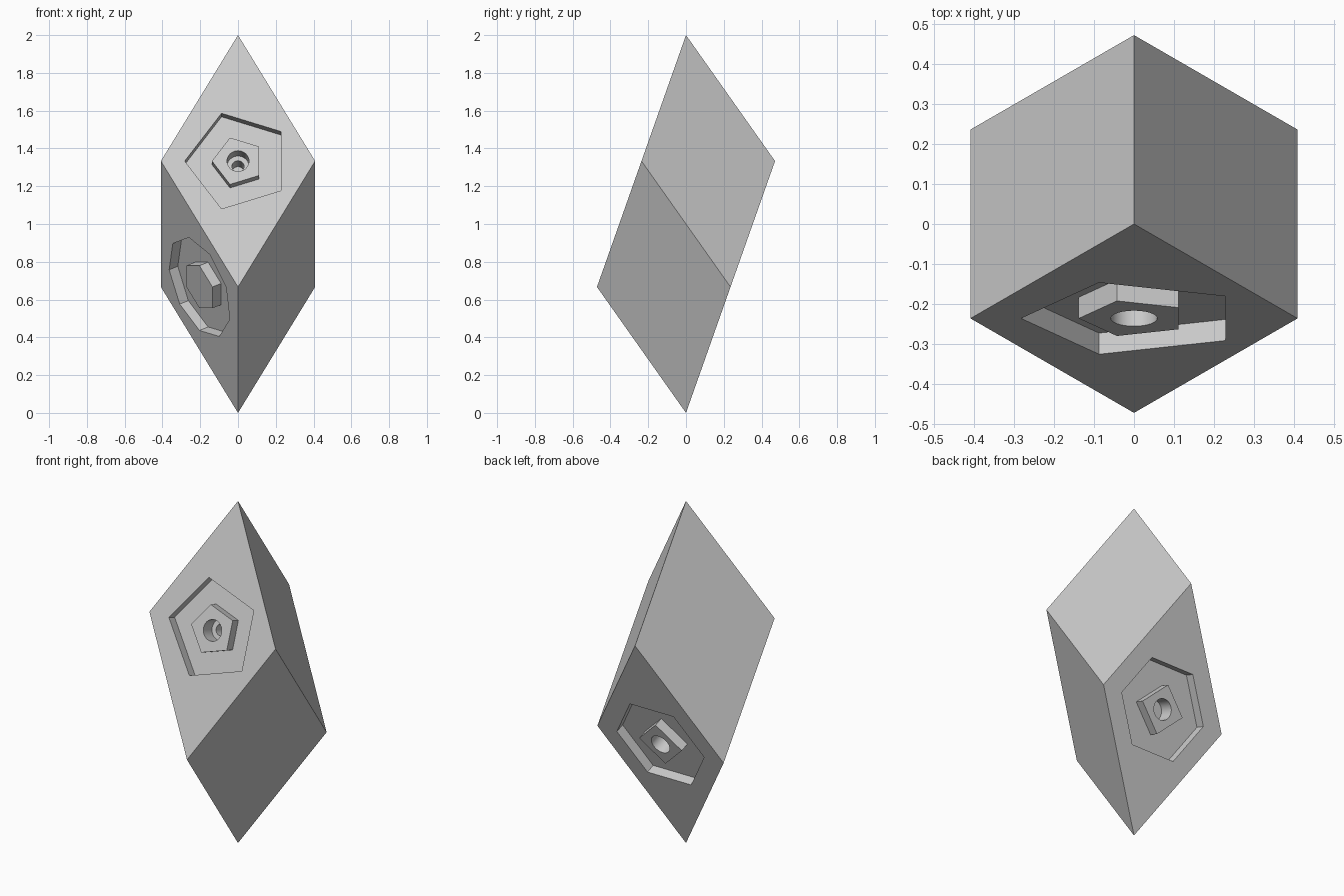
import bpy
import bmesh
from math import cos, sin, pi, radians
from mathutils import Matrix, Vector

default_cube = bpy.data.objects.get("Cube")
if default_cube:
    bpy.data.objects.remove(default_cube, do_unlink=True)

RING = 0.4714          # distance of the side corners from the axis
OUTER, INNER = 0.282, 0.138
RECESS = 0.056
BORE, PILOT = 0.058, 0.032
BORE_DEPTH, PILOT_DEPTH = 0.085, 0.18

grey = bpy.data.materials.new("plain_grey")
grey.use_nodes = True
colour = (0.6, 0.6, 0.6, 1)
grey.diffuse_color = colour
grey.node_tree.nodes["Principled BSDF"].inputs["Base Color"].default_value = colour


def make_object(name, bm):
    bmesh.ops.recalc_face_normals(bm, faces=bm.faces)
    mesh = bpy.data.meshes.new(name)
    bm.to_mesh(mesh)
    bm.free()
    mesh.materials.append(grey)
    obj = bpy.data.objects.new(name, mesh)
    bpy.context.collection.objects.link(obj)
    return obj


def prism(sides, radius, low, high, frame, turn=0):
    """Regular prism along the frame's z axis."""
    bm = bmesh.new()
    angles = [radians(turn) + 2 * pi * i / sides for i in range(sides)]
    base = bm.faces.new([bm.verts.new((radius * cos(a), radius * sin(a), low)) for a in angles])
    ext = bmesh.ops.extrude_face_region(bm, geom=[base], use_keep_orig=True)
    top = [v for v in ext["geom"] if isinstance(v, bmesh.types.BMVert)]
    bmesh.ops.translate(bm, vec=(0, 0, high - low), verts=top)
    bm.transform(frame)
    obj = make_object("cutter", bm)
    obj.hide_render = True
    return obj


def combine(target, tool, operation):
    """Apply a boolean and discard the tool."""
    mod = target.modifiers.new("shape", "BOOLEAN")
    mod.operation, mod.solver, mod.object = operation, "EXACT", tool
    bpy.context.view_layer.update()
    graph = bpy.context.evaluated_depsgraph_get()
    mesh = bpy.data.meshes.new_from_object(target.evaluated_get(graph))
    target.modifiers.clear()
    target.data = mesh
    bpy.data.objects.remove(tool, do_unlink=True)


def face_frame(azimuth, upper):
    """Frame at a rhombic face centre: x level, y up the slope, z outward."""
    a = radians(azimuth)
    out = Vector((cos(a), sin(a), 0))
    tilt = 1 / 3 if upper else -1 / 3
    z = out * (8 / 9) ** 0.5 + Vector((0, 0, tilt))
    x = Vector((0, 0, 1)).cross(z).normalized()
    y = z.cross(x)
    centre = out * RING / 2 + Vector((0, 0, 4 / 3 if upper else 2 / 3))
    frame = Matrix((x, y, z)).transposed().to_4x4()
    frame.translation = centre
    return frame


# Rhombohedron standing on one tip
bm = bmesh.new()
tip = bm.verts.new((0, 0, 2))
foot = bm.verts.new((0, 0, 0))
ring = [bm.verts.new((RING * cos(radians(30 + 60 * i)), RING * sin(radians(30 + 60 * i)),
                      2 / 3 if i % 2 == 0 else 4 / 3)) for i in range(6)]
for i in range(6):
    apex = tip if i % 2 == 0 else foot
    bm.faces.new((apex, ring[i - 1], ring[i], ring[(i + 1) % 6]))
body = make_object("rhombic_body", bm)

# Azimuth, upper, recess sides, recess turn, boss sides, boss turn, has pilot hole
faces = [
    (-90, True, 5, 180, 5, 180, True),
    (150, True, 8, 15, 6, 0, True),
    (30, True, 0, 0, 0, 0, False),
    (90, False, 6, 0, 4, 0, False),
    (210, False, 9, 0, 6, 0, False),
    (-30, False, 0, 0, 0, 0, False),
]
for azimuth, upper, sides, turn, boss_sides, boss_turn, pilot in faces:
    frame = face_frame(azimuth, upper)
    if sides:
        # Polygonal recess with a flush boss
        combine(body, prism(sides, OUTER, -RECESS, 0.05, frame, turn), "DIFFERENCE")
        combine(body, prism(boss_sides, INNER, -RECESS - 0.01, 0, frame, boss_turn), "UNION")
    # Round bore, with a narrower pilot hole at its bottom on some faces
    combine(body, prism(48, BORE, -BORE_DEPTH, 0.05, frame), "DIFFERENCE")
    if pilot:
        combine(body, prism(32, PILOT, -PILOT_DEPTH, -BORE_DEPTH + 0.02, frame), "DIFFERENCE")

# Smooth bores, crisp edges
for obj in bpy.context.selected_objects:
    obj.select_set(False)
body.select_set(True)
bpy.context.view_layer.objects.active = body
bpy.ops.object.shade_smooth_by_angle(angle=radians(25))
